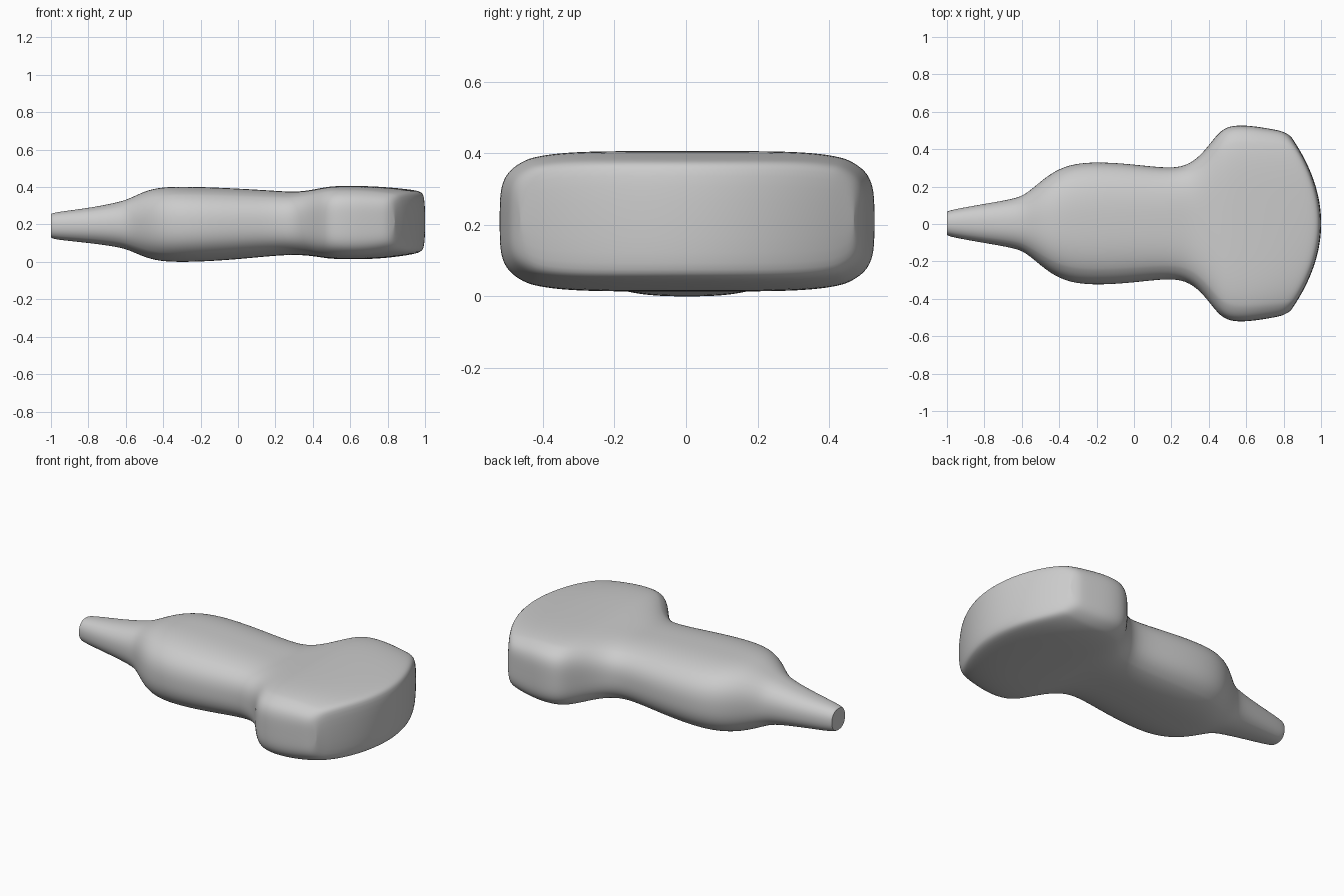
import bpy
import bmesh

if "Cube" in bpy.data.objects:
    bpy.data.objects.remove(bpy.data.objects["Cube"])

# Plain grey plastic
grey = bpy.data.materials.new("grey plastic")
grey.use_nodes = True
colour = (0.6, 0.6, 0.6, 1)
grey.diffuse_color = colour
grey.node_tree.nodes["Principled BSDF"].inputs["Base Color"].default_value = colour

# Cross-sections: x, half width, bottom, top, squareness, bend of the arc
SECTIONS = [
    (-1.0, .062, .13, .255, 2.3, 0),
    (-.985, .072, .12, .265, 2.3, 0),
    (-.8, .105, .102, .287, 2.3, 0),
    (-.64, .132, .08, .318, 2.3, 0),
    (-.58, .155, .062, .338, 2.4, 0),
    (-.5, .225, .025, .378, 2.5, 0),
    (-.42, .285, .004, .398, 2.6, 0),
    (-.32, .322, -.001, .402, 2.7, 0),
    (-.18, .33, .002, .4, 2.7, 0),
    (0, .317, .014, .392, 2.7, 0),
    (.2, .292, .034, .38, 2.8, 0),
    (.3, .315, .038, .373, 3.0, 0),
    (.38, .388, .034, .382, 3.5, 0),
    (.45, .487, .023, .396, 4.2, 0),
    (.51, .523, .015, .406, 4.8, 0),
    (.65, .525, .013, .407, 5, .25),
    (.8, .514, .02, .4, 5, .6),
    (.95, .5, .042, .384, 5.5, 1),
    (.982, .49, .056, .373, 5.5, 1),
    (1.002, .465, .085, .345, 5.5, 1),
]
ACROSS, UP = 10, 4  # points along half of each side


def square_loop():
    """Even points around a unit square, starting at the middle of one side."""
    quarter = [(1, i / UP) for i in range(UP)]
    quarter += [(1 - i / ACROSS, 1) for i in range(ACROSS)]
    half = quarter + [(0, 1)] + [(-a, b) for a, b in reversed(quarter)]
    return half + [(a, -b) for a, b in reversed(half[1:-1])]


def ring(bm, x, width, low, high, power, bend):
    verts = []
    for a, b in square_loop():
        scale = (abs(a) ** power + abs(b) ** power) ** (-1 / power)
        y = a * scale * width
        z = (low + high) / 2 + b * scale * (high - low) / 2
        verts.append(bm.verts.new((x - bend * 0.75 * y * y, y + 0.003, z)))
    return verts


def cap(bm, loop):
    """Close a ring with strips running from top to bottom."""
    n = len(loop)
    for j in range(n // 2):
        corners = [loop[j], loop[j + 1], loop[n - j - 1], loop[(n - j) % n]]
        bm.faces.new(list(dict.fromkeys(corners)))


# Probe body: cable sleeve, grip and curved head in one skin
bm = bmesh.new()
rings = [ring(bm, *s) for s in SECTIONS]
for first, second in zip(rings, rings[1:]):
    for j in range(len(first)):
        k = (j + 1) % len(first)
        bm.faces.new((first[j], first[k], second[k], second[j]))
cap(bm, rings[0])
cap(bm, rings[-1])
bmesh.ops.recalc_face_normals(bm, faces=bm.faces)
for face in bm.faces:
    face.smooth = True

# Crisp rim on the sleeve end
crease = bm.edges.layers.float.new("crease_edge")
for j, vert in enumerate(rings[0]):
    edge = bm.edges.get((vert, rings[0][j - 1]))
    edge[crease] = 1
    edge.smooth = False

mesh = bpy.data.meshes.new("probe_body")
bm.to_mesh(mesh)
bm.free()
mesh.materials.append(grey)
body = bpy.data.objects.new("probe_body", mesh)
bpy.context.collection.objects.link(body)
subdivision = body.modifiers.new("smooth skin", "SUBSURF")
subdivision.levels = subdivision.render_levels = 2
